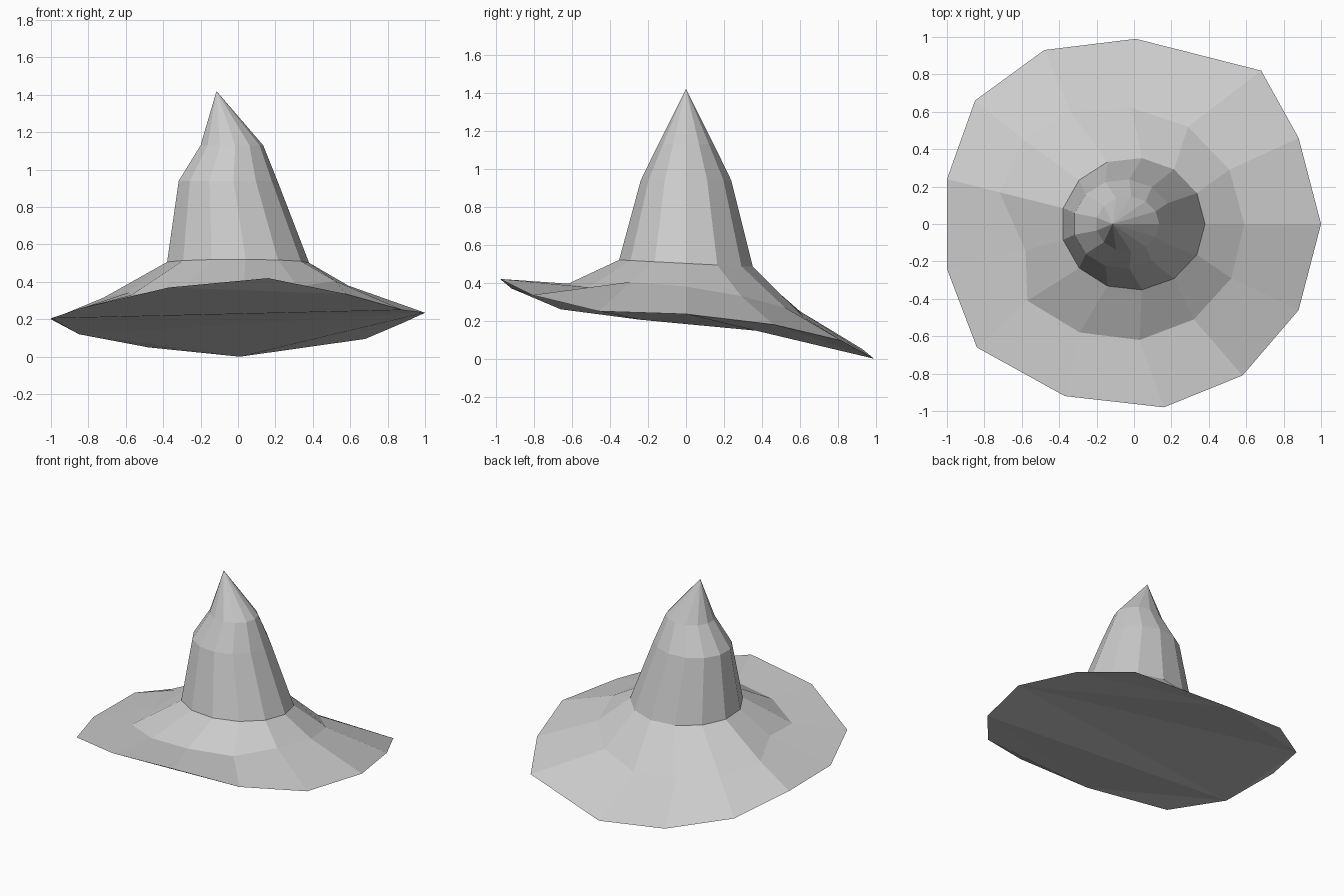
import bpy
import bmesh
from math import cos, sin, tau

cube = bpy.data.objects.get("Cube")
if cube:
    bpy.data.objects.remove(cube, do_unlink=True)

SIDES = 13

felt = bpy.data.materials.new("grey_felt")
felt.use_nodes = True
felt.diffuse_color = (0.6, 0.6, 0.6, 1)
felt.node_tree.nodes["Principled BSDF"].inputs["Base Color"].default_value = (0.6, 0.6, 0.6, 1)


def ring(cx, rx, ry, height, slope=0):
    """Points of a many-sided loop, tilted along y by slope."""
    angles = [tau * i / SIDES for i in range(SIDES)]
    return [(cx + rx * cos(a), ry * sin(a), height - slope * ry * sin(a))
            for a in angles]


def add_loops(bm, point_loops):
    """Make vertex loops and bridge each one to the next."""
    loops = [[bm.verts.new(p) for p in pts] for pts in point_loops]
    for lower, upper in zip(loops, loops[1:]):
        for i in range(SIDES):
            j = (i + 1) % SIDES
            bm.faces.new((lower[i], lower[j], upper[j], upper[i]))
    return loops


def finish(bm, name):
    bmesh.ops.recalc_face_normals(bm, faces=bm.faces)
    mesh = bpy.data.meshes.new(name)
    bm.to_mesh(mesh)
    bm.free()
    mesh.materials.append(felt)
    obj = bpy.data.objects.new(name, mesh)
    bpy.context.collection.objects.link(obj)
    return obj


# Irregular floppy rim, counter-clockwise from the left side
rim = [(1, 0, .235), (.88, .46, .18), (.68, .82, .095), (.01, .99, 0),
       (-.48, .93, .05), (-.85, .66, .12), (-1, .24, .2), (-1, -.24, .205),
       (-.84, -.66, .26), (-.37, -.92, .37), (.16, -.98, .42),
       (.58, -.81, .335), (.88, -.46, .25)]

# Uneven fold half way up the brim
fold = [(.59, 0, .38), (.51, .29, .33), (.29, .52, .27), (-.01, .62, .22),
        (-.34, .6, .25), (-.59, .45, .27), (-.72, .17, .315),
        (-.58, -.14, .345), (-.57, -.41, .33), (-.29, -.58, .37),
        (.03, -.62, .395), (.32, -.51, .375), (.52, -.29, .405)]

base = ring(-.005, .385, .355, .502, .052)

# Brim: rim, fold and crown base, closed underneath by creased triangles
bm = bmesh.new()
edge = add_loops(bm, (rim, fold, base))[0]
underside = [(0, 1, 3), (1, 2, 3), (0, 3, 5), (3, 4, 5), (0, 5, 7), (5, 6, 7),
             (0, 7, 12), (7, 9, 12), (7, 8, 9), (9, 11, 12), (9, 10, 11)]
for corners in underside:
    bm.faces.new([edge[i] for i in reversed(corners)])
finish(bm, "brim")

# Crown: tapering bent cone leaning to one side
bm = bmesh.new()
top = add_loops(bm, (base,
                     ring(-.057, .268, .24, .94),
                     ring(-.035, .17, .147, 1.13)))[-1]
tip = bm.verts.new((-.115, 0, 1.42))
for i in range(SIDES):
    bm.faces.new((top[i], top[(i + 1) % SIDES], tip))
finish(bm, "crown")
